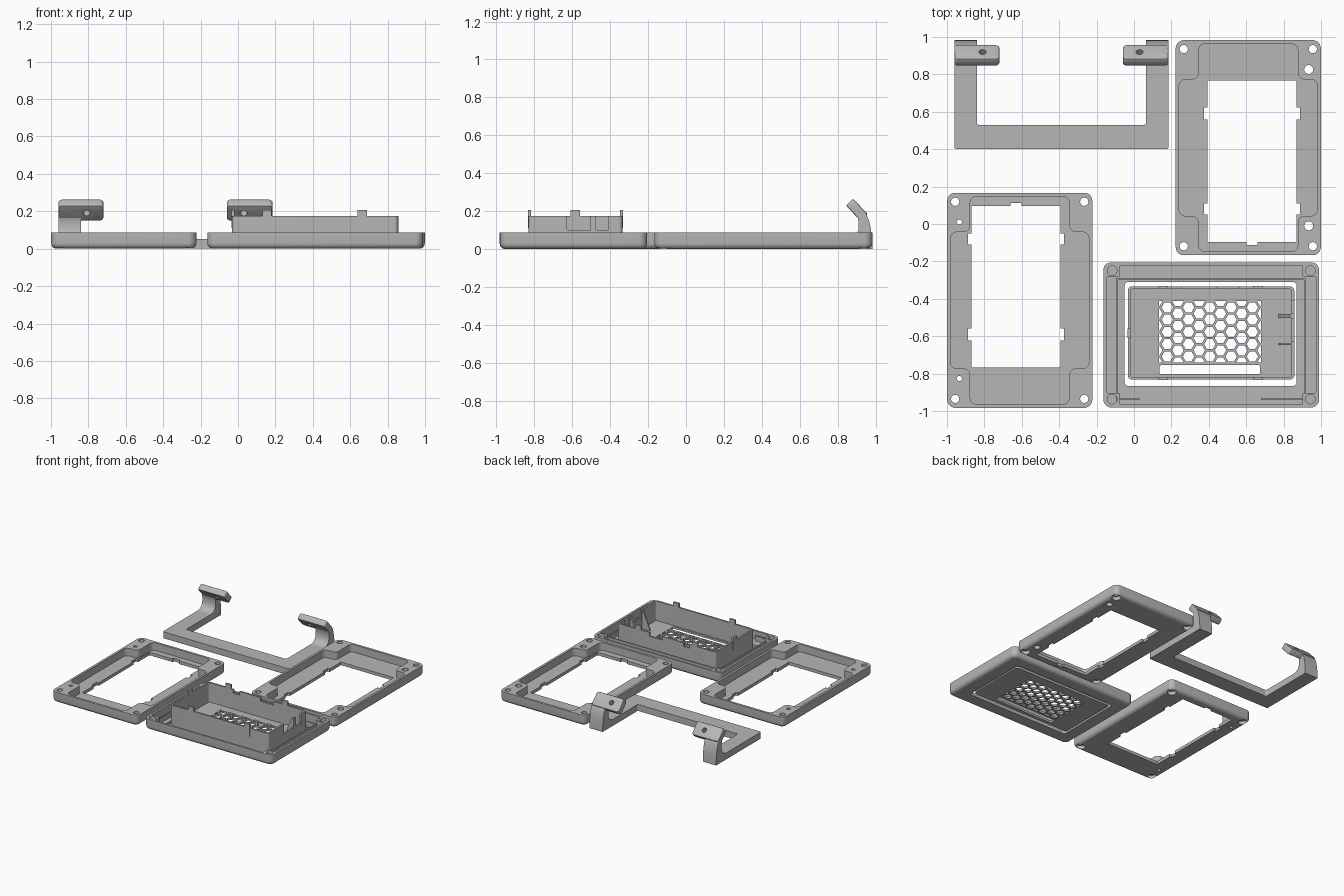
import bpy, bmesh, math
from mathutils import Vector

if "Cube" in bpy.data.objects:
    bpy.data.objects.remove(bpy.data.objects["Cube"])

grey = bpy.data.materials.new("plain grey")
grey.diffuse_color = (0.47, 0.47, 0.47, 1)
grey.use_nodes = True
grey.node_tree.nodes["Principled BSDF"].inputs["Base Color"].default_value = grey.diffuse_color


def rounded(pts, r, n=5):
    """Polygon with every corner rounded by radius r."""
    if r <= 0:
        return [Vector(p) for p in pts]
    out = []
    for i, p in enumerate(pts):
        p = Vector(p)
        a = (Vector(pts[i - 1]) - p).normalized()
        b = (Vector(pts[(i + 1) % len(pts)]) - p).normalized()
        half = a.angle(b) / 2
        c = p + (a + b).normalized() * (r / math.sin(half))
        s, e = p + a * (r / math.tan(half)) - c, p + b * (r / math.tan(half)) - c
        for k in range(n + 1):
            t = k / n
            out.append(c + (s.lerp(e, t)).normalized() * r)
    return out


def rect(x0, y0, x1, y1):
    return [(x0, y0), (x1, y0), (x1, y1), (x0, y1)]


def circle(x, y, r, n=20):
    return [Vector((x + r * math.cos(2 * math.pi * k / n),
                    y + r * math.sin(2 * math.pi * k / n))) for k in range(n)]


def solid(name, stacks, to3d=lambda p, z: (p[0], p[1], z)):
    """Each stack is a list of (outline, height) layers skinned into a closed solid."""
    bm = bmesh.new()
    for layers in stacks:
        rings = [[bm.verts.new(to3d(p, z)) for p in pts] for pts, z in layers]
        bm.faces.new(rings[0])
        bm.faces.new(rings[-1])
        for a, b in zip(rings, rings[1:]):
            for i in range(len(a)):
                bm.faces.new((a[i - 1], a[i], b[i], b[i - 1]))
    bmesh.ops.recalc_face_normals(bm, faces=bm.faces)
    me = bpy.data.meshes.new(name)
    bm.to_mesh(me)
    bm.free()
    me.materials.append(grey)
    ob = bpy.data.objects.new(name, me)
    bpy.context.collection.objects.link(ob)
    return ob


def prism(name, polys, z0, z1, **kw):
    return solid(name, [[(p, z0), (p, z1)] for p in polys], **kw)


def activate(ob):
    bpy.ops.object.select_all(action='DESELECT')
    ob.select_set(True)
    bpy.context.view_layer.objects.active = ob


def cut(ob, polys, z0, z1, cutter=None):
    c = cutter or prism("cutter", polys, z0, z1)
    m = ob.modifiers.new("cut", 'BOOLEAN')
    m.operation, m.solver, m.object = 'DIFFERENCE', 'EXACT', c
    activate(ob)
    bpy.ops.object.modifier_apply(modifier=m.name)
    bpy.data.objects.remove(c)


def smooth(ob):
    activate(ob)
    bpy.ops.object.shade_smooth_by_angle(angle=math.radians(35))


H = 0.087      # frame height
FLOOR = 0.025


def shell_body(name, x0, y0, x1, y1, fillet=0.03):
    """Solid block with rounded corners and a filleted bottom edge."""
    layers = []
    for k in range(6):
        a = k / 5 * math.pi / 2
        d = fillet * (1 - math.sin(a))
        layers.append((rounded(rect(x0 + d, y0 + d, x1 - d, y1 - d), 0.042 - d),
                       fillet * (1 - math.cos(a))))
    layers.append((rounded(rect(x0, y0, x1, y1), 0.042), H))
    return solid(name, [layers])


def pocket(cx, cy, a, b, c, d, r):
    """Inner outline that leaves a block standing in each corner."""
    p = [(a, -c), (a, c), (d, c), (d, b), (-d, b), (-d, c),
         (-a, c), (-a, -c), (-d, -c), (-d, -b), (d, -b), (d, -c)]
    return rounded([(cx + x, cy + y) for x, y in p], r)


# Two cover frames, one the half-turned twin of the other
for name, cx, cy, s, small in (("left_frame", -0.611, -0.408, 1, 0.014),
                               ("right_frame", 0.611, 0.408, -1, 0.024)):
    f = shell_body(name, cx - 0.388, cy - 0.575, cx + 0.388, cy + 0.575)
    cut(f, [pocket(cx, cy, 0.37, 0.556, 0.365, 0.265, 0.035)], FLOOR, 0.2)
    win = [(-0.258, -0.36), (0.218, -0.36)]
    notches = [(-0.215, -0.151), (0.298, 0.357)]
    for lo, hi in notches:
        win += [(0.218, lo), (0.236, lo), (0.236, hi), (0.218, hi)]
    win += [(0.218, 0.505), (0.01, 0.505), (0.01, 0.521),
            (-0.05, 0.521), (-0.05, 0.505), (-0.258, 0.505)]
    for lo, hi in reversed(notches):
        win += [(-0.258, hi), (-0.276, hi), (-0.276, lo), (-0.258, lo)]
    cut(f, [[Vector((cx + s * x, cy + s * y)) for x, y in win]], -0.1, 0.2)
    corners = [(cx + i * 0.345, cy + j * 0.527) for i in (-1, 1) for j in (-1, 1)]
    extra = [(cx - s * 0.323, cy + j * 0.418) for j in (-1, 1)]
    cut(f, [circle(x, y, 0.022) for x, y in corners]
        + [circle(x, y, small) for x, y in extra], -0.1, 0.2)
    cut(f, [circle(x, y, 0.034) for x, y in corners], -0.1, 0.03)
    smooth(f)

# Base bezel with blind corner holes and a window around the tray
BX, BY = 0.413, -0.593
bz = shell_body("bezel", BX - 0.577, BY - 0.388, BX + 0.577, BY + 0.388)
cut(bz, [pocket(BX, BY, 0.56, 0.372, 0.31, 0.488, 0.008)], FLOOR, 0.2)
cut(bz, [rounded(rect(-0.05, -0.866, 0.87, -0.31), 0.02)], -0.1, 0.2)
cut(bz, [circle(BX + i * 0.53, BY + j * 0.343, 0.026) for i in (-1, 1) for j in (-1, 1)], 0.035, 0.2)
smooth(bz)

# Thin ribs standing inside the bezel
prism("bezel_ribs", [rect(-0.096, -0.96, -0.086, -0.29), rect(0.908, -0.96, 0.918, -0.29),
                     rect(-0.086, -0.300, 0.908, -0.290),
                     rect(-0.086, -0.940, 0.03, -0.932), rect(0.68, -0.940, 0.908, -0.932)],
      FLOOR - 0.005, 0.065)

# Tray
TX0, TX1, TY0, TY1, TH = -0.033, 0.857, -0.832, -0.334, 0.175
tray = prism("tray", [rounded(rect(TX0, TY0, TX1, TY1), 0.022)], 0, TH)
w = 0.014
cut(tray, [rounded(rect(TX0 + w, TY0 + w, TX1 - w, TY1 - w), 0.012)], 0.016, 0.3)

# Honeycomb grille clipped to a rectangle, with a slot below
gx0, gx1, gy0, gy1 = 0.133, 0.678, -0.741, -0.413
pitch, rad = 0.0656, 0.0305
cells = []
for i in range(-5, 6):
    for j in range(-3, 4):
        x = 0.4055 + i * pitch * math.sqrt(3) / 2
        y = -0.577 + (j + 0.5 * (i % 2)) * pitch
        if not gy0 - 0.01 < y < gy1 + 0.01:
            continue
        hexa = []
        for k in range(6):
            a = k * math.pi / 3
            p = Vector((min(max(x + rad * math.cos(a), gx0), gx1),
                        min(max(y + rad * math.sin(a), gy0), gy1)))
            if all((p - q).length > 1e-4 for q in hexa):
                hexa.append(p)
        cells.append(hexa)
cells.append(rounded(rect(0.137, -0.803, 0.675, -0.755), 0.008))
cut(tray, cells, -0.1, 0.1)

# Notches in the tray's back and right walls
cut(tray, [rect(0.2, -0.36, 0.255, -0.3), rect(0.445, -0.36, 0.565, -0.3)], 0.145, 0.3)
cut(tray, [rect(0.835, -0.628, 0.9, -0.505), rect(0.835, -0.475, 0.9, -0.41)], 0.1, 0.3)
smooth(tray)

# Snap tabs on the tray rim
tabs = [rect(x - 0.025, y - 0.008, x + 0.025, y + 0.008)
        for x in (0.155, 0.665) for y in (TY0 + 0.006, TY1 - 0.006)]
tabs.append(rect(TX0 - 0.003, -0.61, TX0 + 0.014, -0.56))
prism("tray_tabs", tabs, 0.11, 0.207)

# Triangular gussets on the tray's right wall
along_y = lambda p, y: (p[0], y, p[1])
gusset = [(0.77, 0.012), (0.85, 0.012), (0.85, 0.17), (0.835, 0.17)]
for i, (y0, y1) in enumerate(((-0.502, -0.482), (-0.648, -0.638))):
    prism(f"tray_gusset_{i + 1}", [gusset], y0, y1, to3d=along_y)

# U-shaped stand
u = [(-0.96, 0.40), (0.185, 0.40), (0.185, 0.96), (0.065, 0.96),
     (0.065, 0.53), (-0.84, 0.53), (-0.84, 0.96), (-0.96, 0.96)]
smooth(prism("stand_bar", [rounded(u, 0.012)], 0, 0.053))

# Curled necks and drilled mounting plates on the stand
along_x = lambda p, x: (x, p[0], p[1])
neck = [(0.84, 0.0), (0.983, 0.0), (0.982, 0.05), (0.976, 0.10), (0.967, 0.145), (0.95, 0.187),
        (0.92, 0.22), (0.885, 0.20), (0.903, 0.175), (0.911, 0.14), (0.909, 0.10),
        (0.897, 0.072), (0.875, 0.057), (0.84, 0.052)]
slope = Vector((0, -0.075, 0.08)).normalized()      # up the plate
normal = Vector((0, slope.z, -slope.y))             # out of the plate
foot = Vector((0, 0.957, 0.185))
for side, nx, px in (("left", (-0.96, -0.84), (-0.96, -0.72)),
                     ("right", (0.065, 0.185), (-0.06, 0.185))):
    smooth(prism(f"{side}_neck", [neck], *nx, to3d=along_x))
    tilt = lambda p, z: Vector((p[0], 0, 0)) + foot + slope * p[1] + normal * z
    outline = rect(px[0], -0.003, px[1], 0.11)
    soft = [(rounded([(x + (0.008 if x == px[0] else -0.008) * e,
                       y + (0.008 if y < 0 else -0.008) * e) for x, y in outline], 0.018), z)
            for e, z in ((1, -0.052), (0.3, -0.05), (0, -0.044), (0, -0.008), (0.3, -0.002), (1, 0))]
    plate = solid(f"{side}_plate", [soft], to3d=tilt)
    hx = -0.81 if side == "left" else 0.03
    cut(plate, None, 0, 0, prism("cutter", [circle(hx, 0.055, 0.019)], -0.1, 0.1, to3d=tilt))
    smooth(plate)
